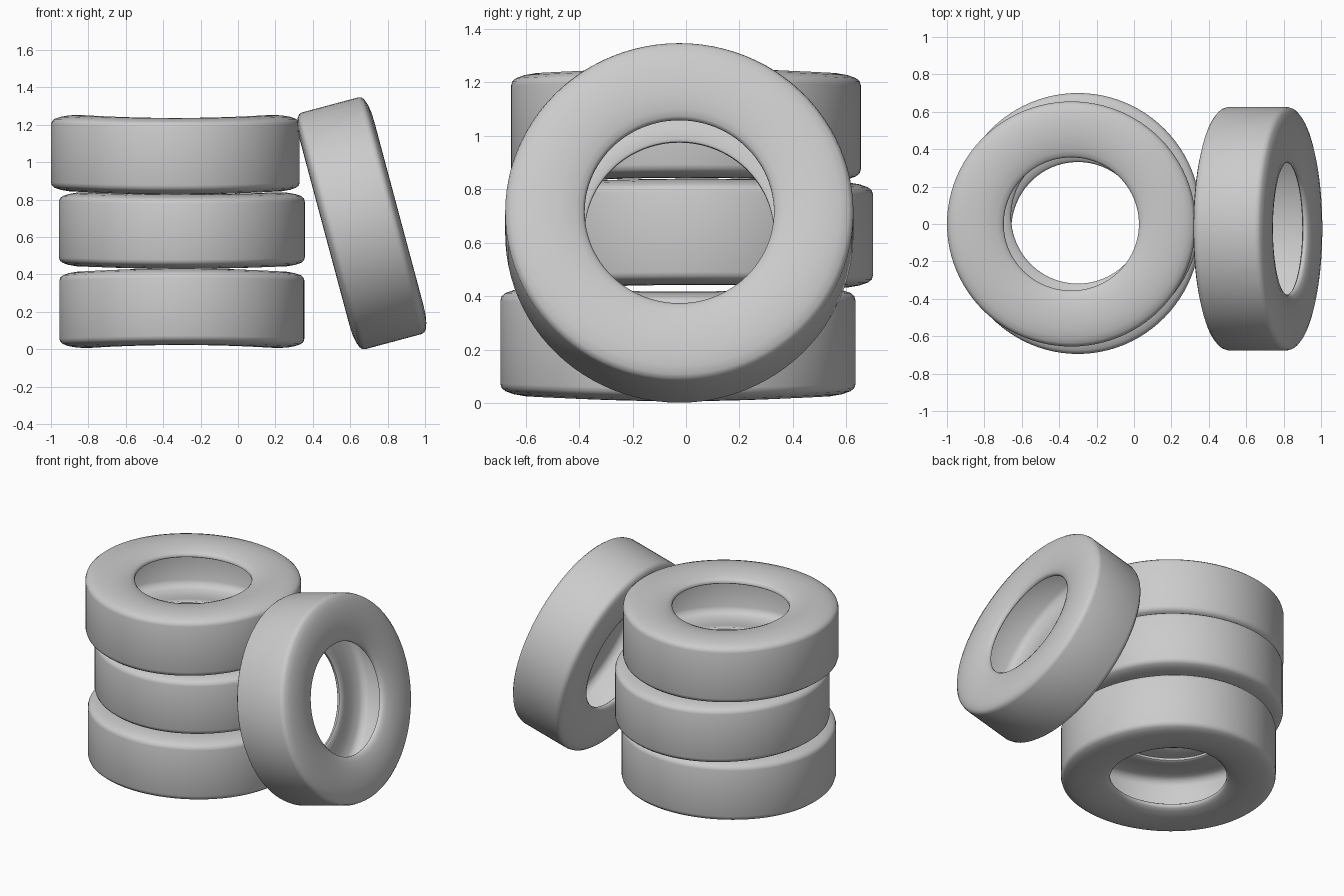
import bpy
import math

if "Cube" in bpy.data.objects:
    bpy.data.objects.remove(bpy.data.objects["Cube"], do_unlink=True)

rubber = bpy.data.materials.new("grey_rubber")
rubber.use_nodes = True
GREY = (0.6, 0.6, 0.6, 1)
rubber.diffuse_color = GREY
rubber.node_tree.nodes["Principled BSDF"].inputs["Base Color"].default_value = GREY

# Upper half of the hollow cross-section, (radius, height), outside to inside
HALF = [(0.655, 0.0), (0.655, 0.155), (0.65, 0.172), (0.636, 0.184), (0.605, 0.195),
        (0.56, 0.203), (0.50, 0.205), (0.44, 0.2), (0.39, 0.188), (0.366, 0.178),
        (0.356, 0.168), (0.356, 0.155), (0.366, 0.148), (0.42, 0.16), (0.50, 0.17),
        (0.57, 0.165), (0.60, 0.15), (0.612, 0.12), (0.612, 0.0)]
PROFILE = HALF + [(r, -h) for r, h in HALF[-2:0:-1]]
SEGMENTS = 96


def tyre(name, location, size=(1, 1, 1), sag=0.0, tilt=0.0):
    """Revolve the cross-section; sag bends the ring into a slight saddle."""
    verts, faces = [], []
    n = len(PROFILE)
    for i in range(SEGMENTS):
        a = math.tau * i / SEGMENTS
        for r, h in PROFILE:
            verts.append((r * math.cos(a), r * math.sin(a), h + sag * math.cos(2 * a)))
        j = (i + 1) % SEGMENTS
        for k in range(n):
            m = (k + 1) % n
            faces.append((i * n + k, j * n + k, j * n + m, i * n + m))
    mesh = bpy.data.meshes.new(name)
    mesh.from_pydata(verts, [], faces)
    mesh.materials.append(rubber)
    obj = bpy.data.objects.new(name, mesh)
    bpy.context.collection.objects.link(obj)
    obj.location = location
    obj.scale = size
    obj.rotation_euler.y = math.radians(tilt)
    bpy.ops.object.select_all(action='DESELECT')
    obj.select_set(True)
    bpy.context.view_layer.objects.active = obj
    bpy.ops.object.shade_smooth_by_angle(angle=math.radians(50))
    return obj


# Stack of three, slightly misaligned
tyre("bottom_tyre", (-0.30, -0.03, 0.22), (1, 1.015, 1), sag=-0.008)
tyre("middle_tyre", (-0.30, 0.04, 0.635), (1.003, 1.008, 0.97), sag=0.006)
tyre("top_tyre", (-0.335, 0.0, 1.04), (1.015, 1, 1), sag=0.008)

# One leaning against the stack
tyre("leaning_tyre", (0.662, -0.025, 0.674), (1, 0.995, 1), tilt=75)
